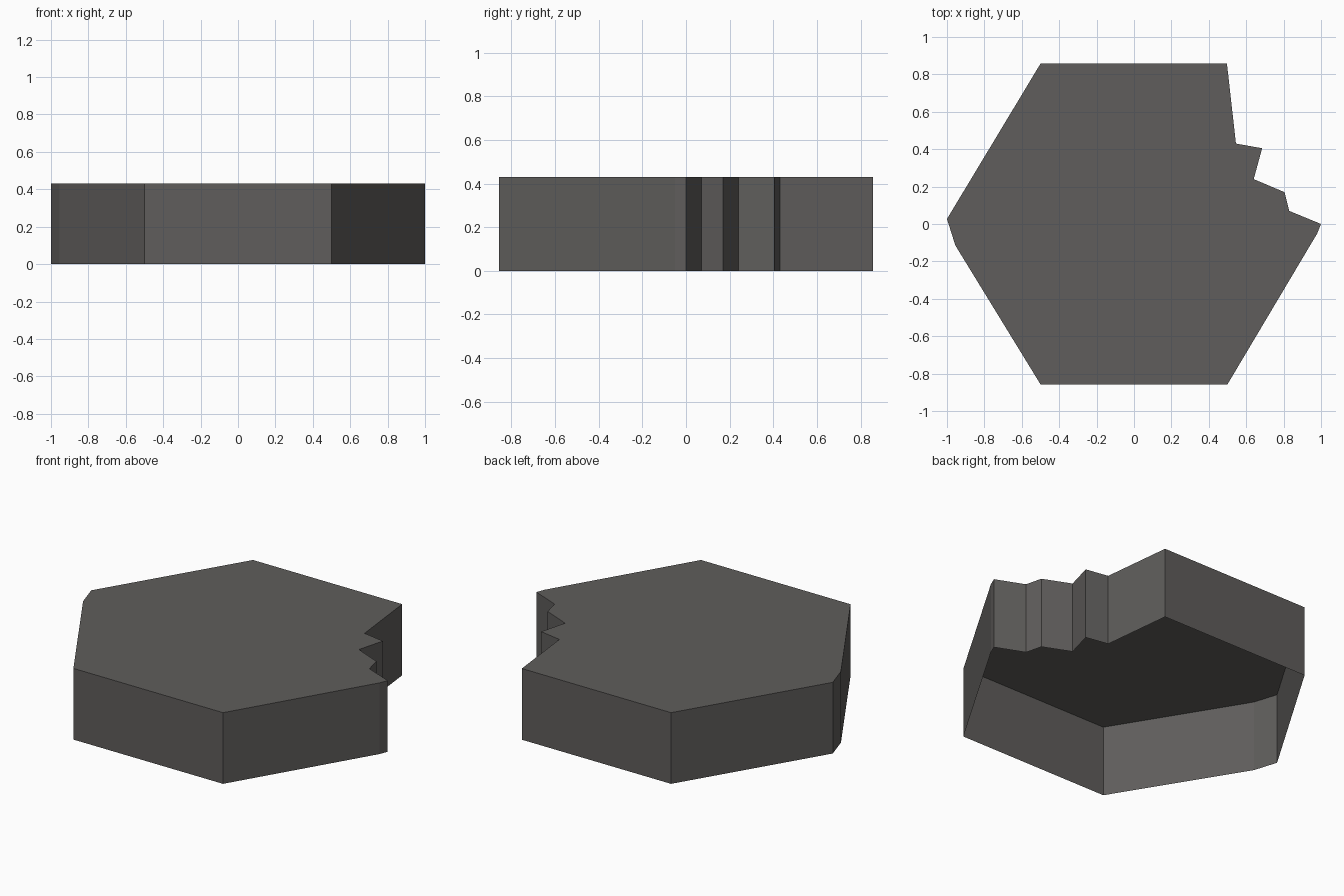
import bpy, bmesh

if "Cube" in bpy.data.objects:
    bpy.data.objects.remove(bpy.data.objects["Cube"])

HEIGHT = 0.43

# Hexagon outline with a jagged bite at the right and a chipped left corner
outline = [
    (-0.5, -0.857), (0.5, -0.857), (0.98, -0.05), (1.0, 0.0),
    (0.83, 0.07), (0.805, 0.17), (0.64, 0.24), (0.685, 0.405),
    (0.545, 0.43), (0.497, 0.857), (-0.5, 0.857), (-1.0, 0.027),
    (-0.955, -0.115),
]

stone = bpy.data.materials.new("dark grey stone")
stone.diffuse_color = (0.115, 0.11, 0.106, 1)
stone.use_nodes = True
stone.node_tree.nodes["Principled BSDF"].inputs["Base Color"].default_value = stone.diffuse_color

# Thin open-bottomed shell: one top face plus a skirt of walls
bm = bmesh.new()
top = [bm.verts.new((x, y, HEIGHT)) for x, y in outline]
base = [bm.verts.new((x, y, 0)) for x, y in outline]
bm.faces.new(top)
n = len(outline)
for i in range(n):
    j = (i + 1) % n
    bm.faces.new((base[i], base[j], top[j], top[i]))

mesh = bpy.data.meshes.new("broken_hex_tile")
bm.to_mesh(mesh)
bm.free()
mesh.materials.append(stone)
tile = bpy.data.objects.new("broken_hex_tile", mesh)
bpy.context.collection.objects.link(tile)
